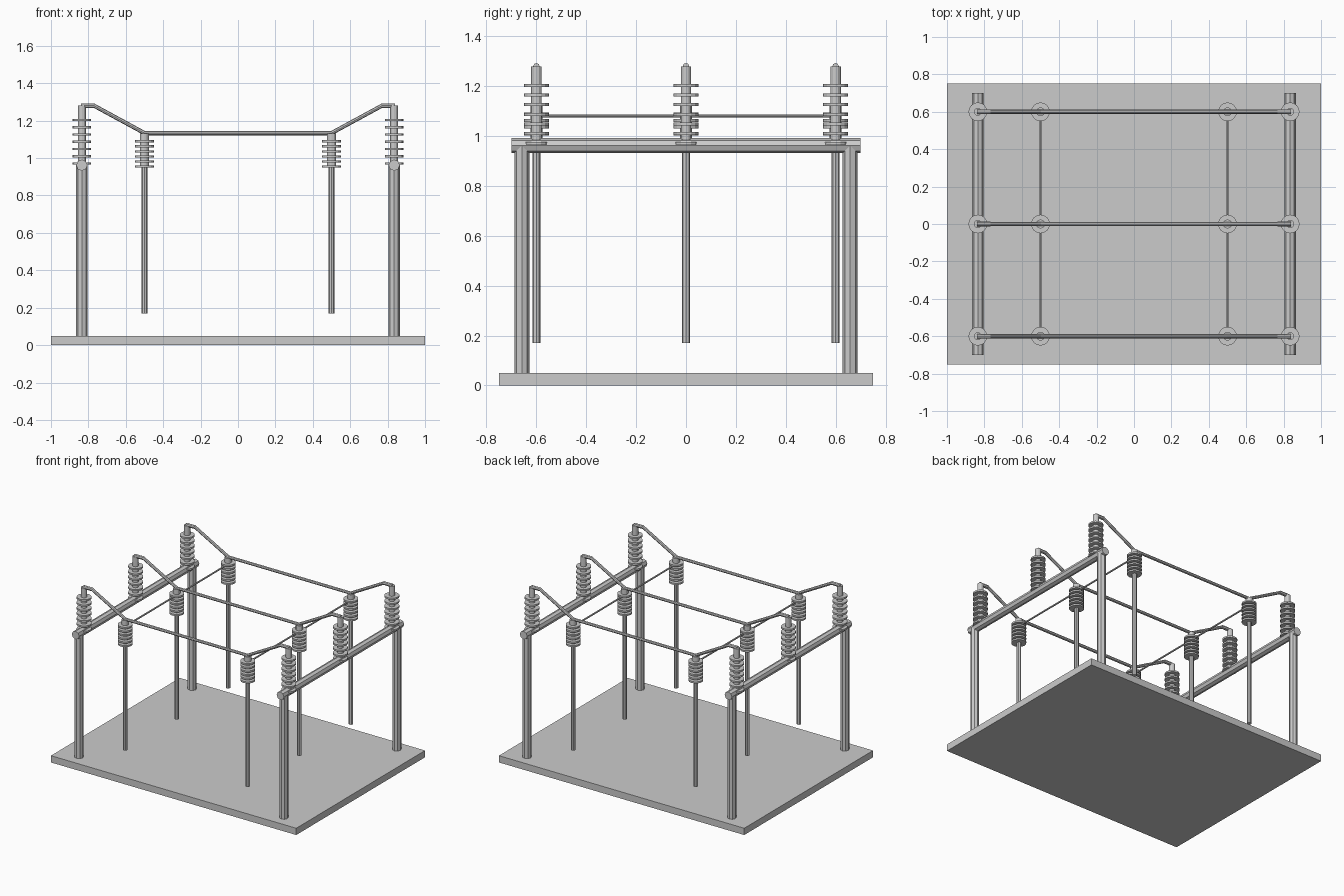
import bpy, math
from mathutils import Vector

if "Cube" in bpy.data.objects:
    bpy.data.objects.remove(bpy.data.objects["Cube"])

grey = bpy.data.materials.new("light grey")
grey.diffuse_color = (0.6, 0.6, 0.6, 1)
grey.use_nodes = True
grey.node_tree.nodes["Principled BSDF"].inputs["Base Color"].default_value = grey.diffuse_color


def finish(ob, name):
    ob.name = name
    ob.data.materials.append(grey)


def rod(name, a, b, r, sides=8):
    a, b = Vector(a), Vector(b)
    d = b - a
    bpy.ops.mesh.primitive_cylinder_add(
        vertices=sides, radius=r, depth=d.length, location=(a + b) / 2,
        rotation=d.to_track_quat('Z', 'Y').to_euler())
    finish(bpy.context.object, name)


def insulator(name, x, y, z0, z1, core, first, step, count):
    rod(name + "_core", (x, y, z0), (x, y, z1), core, 12)
    for i in range(count):
        z = first + i * step
        rod(name + "_disc", (x, y, z - 0.006), (x, y, z + 0.006), 0.05, 16)


# base slab
bpy.ops.mesh.primitive_cube_add(size=1, location=(0, 0, 0.025))
bpy.context.object.scale = (2, 1.5, 0.05)
finish(bpy.context.object, "base_slab")

X = 0.835
for s in (-1, 1):
    # portal frame
    for t in (-1, 1):
        rod("frame_post", (s * X, t * 0.658, 0.04), (s * X, t * 0.658, 0.96), 0.03)
    rod("frame_beam", (s * X, -0.7, 0.962), (s * X, 0.7, 0.962), 0.03)
    # thin tie between inner insulators
    rod("tie_rod", (s * 0.5, -0.6, 1.08), (s * 0.5, 0.6, 1.08), 0.006)
    for y in (-0.6, 0, 0.6):
        insulator("outer_insulator", s * X, y, 0.962, 1.28, 0.021, 0.971, 0.0387, 7)
        insulator("inner_insulator", s * 0.5, y, 0.95, 1.132, 0.024, 0.955, 0.0269, 6)
        rod("hanging_rod", (s * 0.5, y, 0.17), (s * 0.5, y, 0.96), 0.016)
        # raised end clamp and sloping lead
        rod("clamp_arm", (s * (X + 0.005), y, 1.28), (s * 0.768, y, 1.28), 0.013)
        rod("sloping_lead", (s * 0.775, y, 1.283), (s * 0.495, y, 1.131), 0.011)

# horizontal conductors
for y in (-0.6, 0, 0.6):
    rod("conductor", (-0.505, y, 1.133), (0.505, y, 1.133), 0.011)
